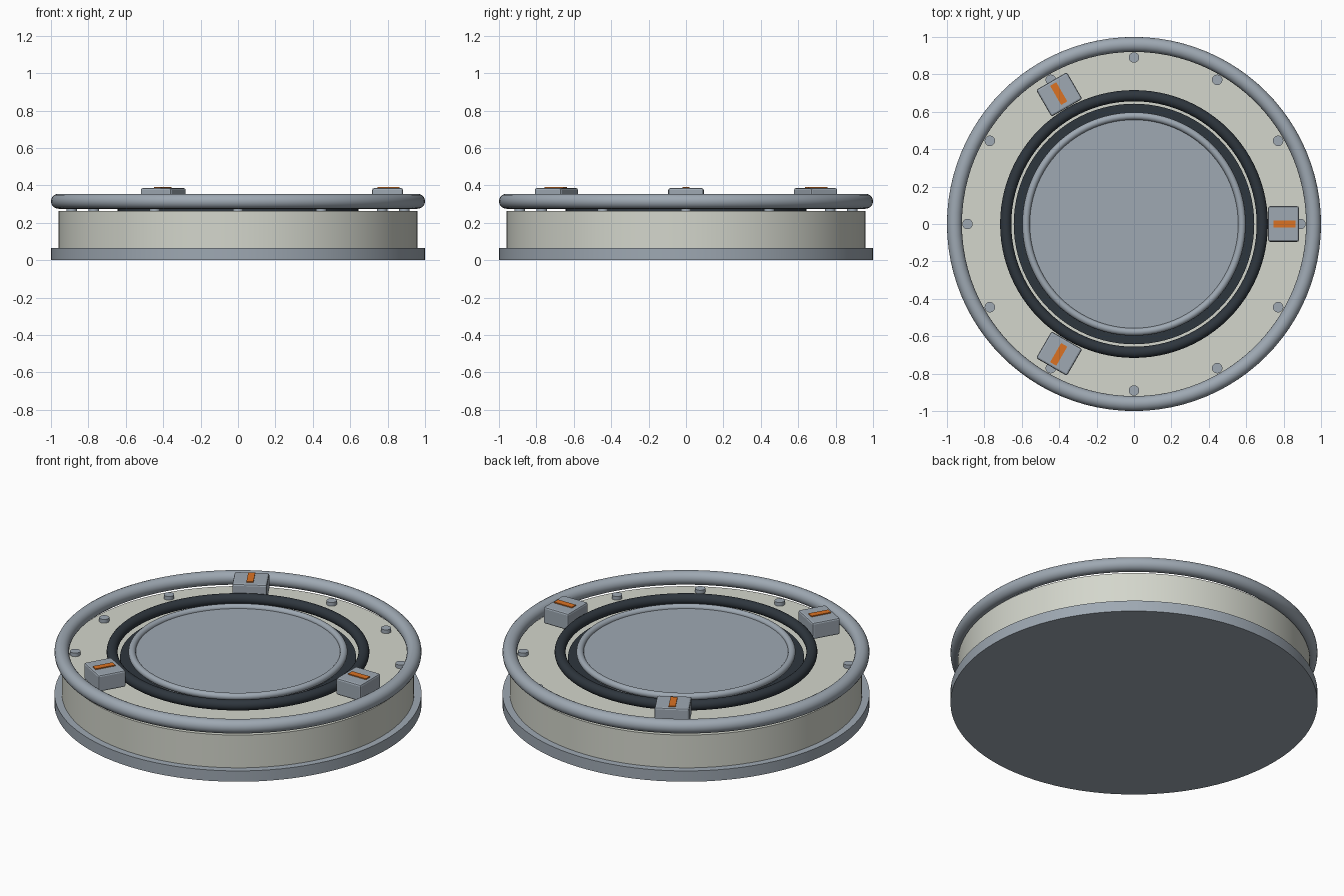
import bpy, math
from mathutils import Matrix

if "Cube" in bpy.data.objects:
    bpy.data.objects.remove(bpy.data.objects["Cube"])


def srgb(*c):
    return tuple(v / 12.92 if v <= 0.04045 else ((v + 0.055) / 1.055) ** 2.4 for v in c) + (1,)


def material(name, *c):
    m = bpy.data.materials.new(name)
    m.diffuse_color = srgb(*c)
    m.use_nodes = True
    m.node_tree.nodes["Principled BSDF"].inputs["Base Color"].default_value = m.diffuse_color
    return m


ivory = material("warm_white", 0.83, 0.84, 0.80)
steel = material("steel_grey", 0.62, 0.66, 0.70)
rubber = material("dark_rubber", 0.18, 0.21, 0.24)
orange = material("orange", 0.86, 0.45, 0.14)


def finish(name, mat, smooth=True):
    o = bpy.context.object
    o.name = name
    o.data.materials.append(mat)
    if smooth:
        bpy.ops.object.shade_smooth_by_angle(angle=math.radians(35))
    return o


def disc(name, mat, r, z0, z1, x=0, y=0, sides=96):
    bpy.ops.mesh.primitive_cylinder_add(vertices=sides, radius=r, depth=z1 - z0,
                                        location=(x, y, (z0 + z1) / 2))
    return finish(name, mat)


def ring(name, mat, major, minor, z):
    bpy.ops.mesh.primitive_torus_add(major_radius=major, minor_radius=minor, major_segments=96,
                                     minor_segments=20, location=(0, 0, z))
    return finish(name, mat)


def block(name, mat, size, r, z, angle, bevel=0):
    bpy.ops.mesh.primitive_cube_add(size=1)
    o = finish(name, mat, False)
    o.data.transform(Matrix.Diagonal((*size, 1)))
    o.location = (r * math.cos(angle), r * math.sin(angle), z)
    o.rotation_euler.z = angle
    if bevel:
        b = o.modifiers.new("soft_edges", 'BEVEL')
        b.width, b.segments = bevel, 2
    return o


# Stacked housing
disc("base_flange", steel, 1.0, 0, 0.065)
disc("housing", ivory, 0.96, 0.065, 0.262)

# Centre hatch on its dark seat
disc("hatch_seat", rubber, 0.643, 0.262, 0.285)
disc("hatch_plate", steel, 0.575, 0.285, 0.315)
ring("hatch_rim", steel, 0.577, 0.02, 0.315)

# Raised rings
ring("seal_ring", rubber, 0.686, 0.03, 0.315)
ring("outer_ring", steel, 0.96, 0.04, 0.315)

# Bolt circle
for i in range(12):
    a = math.tau * i / 12
    disc(f"bolt_{i + 1}", steel, 0.028, 0.262, 0.284,
         0.89 * math.cos(a), 0.89 * math.sin(a), 20)

# Three latches with orange markers
for i in range(3):
    a = math.tau * i / 3
    block(f"latch_{i + 1}", steel, (0.165, 0.19, 0.1), 0.80, 0.335, a, 0.01)
    block(f"latch_marker_{i + 1}", orange, (0.118, 0.038, 0.009), 0.805, 0.3865, a)
